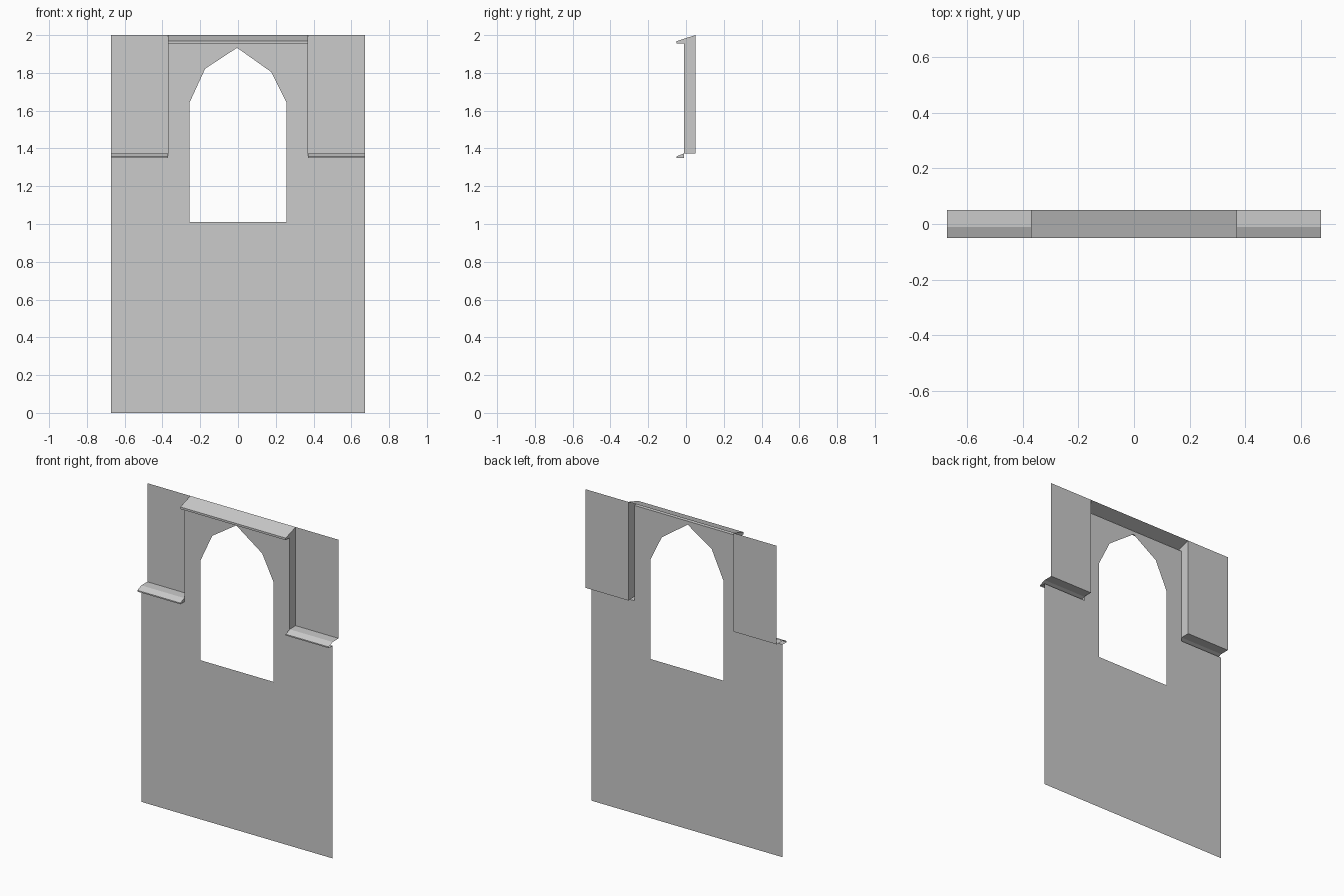
import bpy, bmesh

cube = bpy.data.objects.get("Cube")
if cube:
    bpy.data.objects.remove(cube, do_unlink=True)

stone = bpy.data.materials.new("plain_grey")
stone.use_nodes = True
GREY = (0.6, 0.6, 0.6, 1)
stone.diffuse_color = GREY
stone.node_tree.nodes["Principled BSDF"].inputs["Base Color"].default_value = GREY

W, IN = 0.672, 0.37                     # half width of wall and of raised bay
FRONT, WALL, BACK = -0.05, -0.01, 0.05  # depths
LEDGE, HEAD, TOP = 1.35, 1.955, 2.0
STEP = 1.374                            # ledge height at the set-back wall
CAP_MID = 1.981                         # cap slope height above the wall face


def finish(name, bm):
    mesh = bpy.data.meshes.new(name)
    bm.to_mesh(mesh)
    bm.free()
    mesh.materials.append(stone)
    obj = bpy.data.objects.new(name, mesh)
    bpy.context.collection.objects.link(obj)


def polygon(name, points):
    bm = bmesh.new()
    bm.faces.new([bm.verts.new(p) for p in points])
    finish(name, bm)


def moulding(name, profile, end, x0, x1, close_left, close_right):
    """Sweep an open (y, z) profile along x, closing chosen ends."""
    bm = bmesh.new()
    a = [bm.verts.new((x0, y, z)) for y, z in profile]
    b = [bm.verts.new((x1, y, z)) for y, z in profile]
    for i in range(len(profile) - 1):
        bm.faces.new((a[i], b[i], b[i + 1], a[i + 1]))
    if close_right:
        bm.faces.new([bm.verts.new((x0, y, z)) for y, z in end])
    if close_left:
        bm.faces.new([bm.verts.new((x1, y, z)) for y, z in reversed(end)])
    finish(name, bm)


# Front wall sheet with a pointed window opening
outline = [(-W, 0), (W, 0), (W, LEDGE), (IN, LEDGE), (IN, HEAD),
           (-IN, HEAD), (-IN, LEDGE), (-W, LEDGE)]
window = [(-0.257, 1.01), (0.257, 1.01), (0.257, 1.642), (0.177, 1.804),
          (-0.005, 1.933), (-0.174, 1.822), (-0.257, 1.642)]
bm = bmesh.new()
edges = []
for loop in (outline, window):
    vs = [bm.verts.new((x, WALL, z)) for x, z in loop]
    edges += [bm.edges.new((v, vs[i - 1])) for i, v in enumerate(vs)]
bmesh.ops.triangle_fill(bm, edges=edges, use_beauty=True, normal=(0, -1, 0))
for f in bm.faces:
    f.normal_update()
    if f.normal.y > 0:
        f.normal_flip()
finish("front_wall", bm)

# Sloped cap over the raised bay
cap = [(WALL, HEAD), (FRONT, HEAD), (FRONT, 1.968), (BACK, TOP)]
moulding("top_cap", cap, cap[:3] + [(WALL, CAP_MID)], -IN, IN, True, True)

# Set-back panels, bay side returns and ledges on both sides
ledge = [(WALL, LEDGE), (FRONT, LEDGE), (FRONT, 1.358), (WALL, STEP), (BACK, STEP)]
for side, s in (("left", 1), ("right", -1)):
    lo, hi = sorted((s * IN, s * W))
    polygon(side + "_upper_panel", [(lo, BACK, STEP), (hi, BACK, STEP),
                                    (hi, BACK, TOP), (lo, BACK, TOP)])
    cheek = [(s * IN, WALL, STEP), (s * IN, BACK, STEP),
             (s * IN, BACK, TOP), (s * IN, WALL, CAP_MID)]
    polygon(side + "_bay_return", cheek[::s])
    moulding(side + "_ledge", ledge, ledge[:4], lo, hi, s < 0, s > 0)
